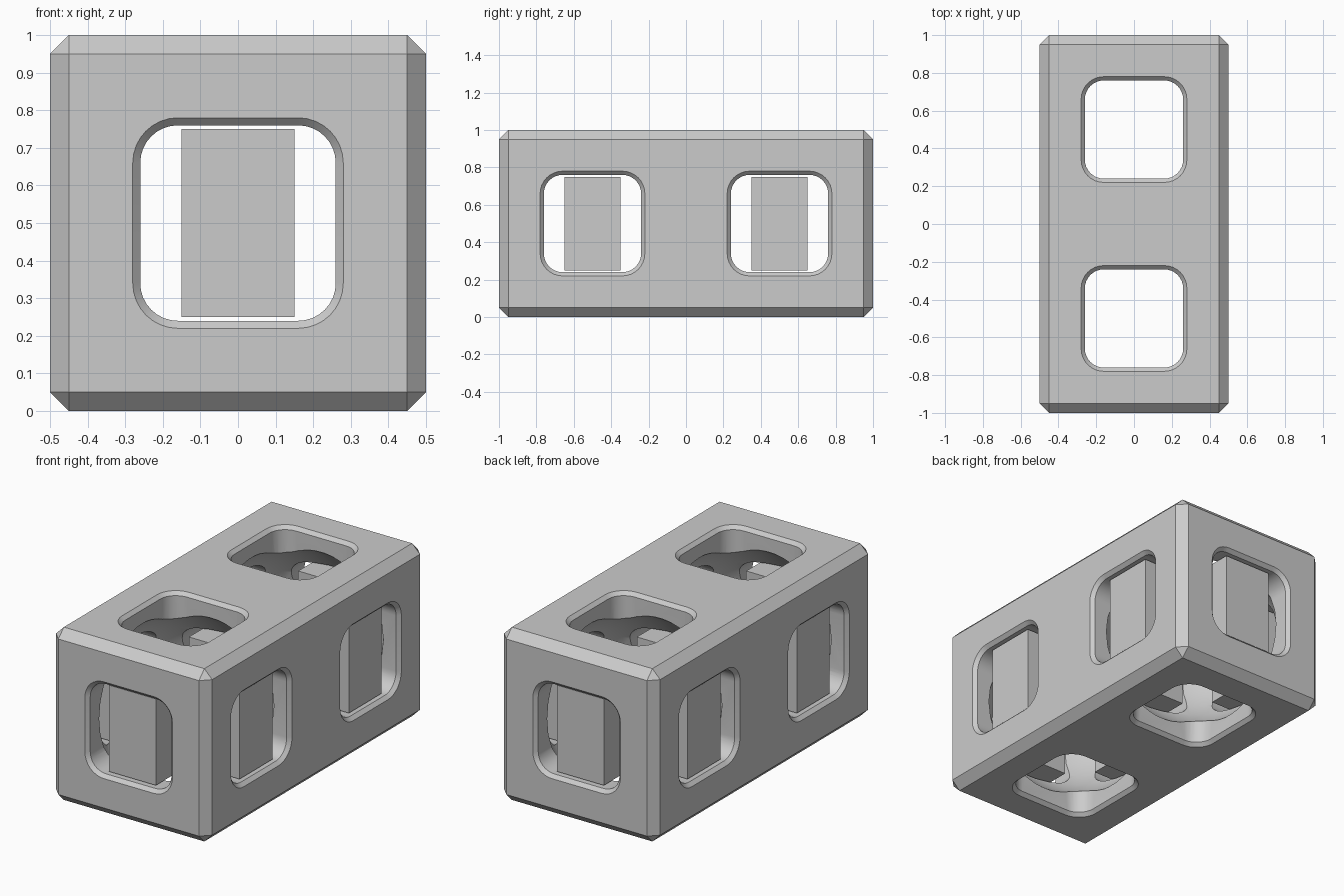
import bpy, bmesh, math
from mathutils import Matrix, Vector

if "Cube" in bpy.data.objects:
    bpy.data.objects.remove(bpy.data.objects["Cube"])

grey = bpy.data.materials.new("mid grey")
grey.diffuse_color = (0.6, 0.6, 0.6, 1)
grey.use_nodes = True
grey.node_tree.nodes["Principled BSDF"].inputs["Base Color"].default_value = grey.diffuse_color


def make(name, bm, material=True):
    bmesh.ops.recalc_face_normals(bm, faces=bm.faces)
    mesh = bpy.data.meshes.new(name)
    bm.to_mesh(mesh)
    bm.free()
    if material:
        mesh.materials.append(grey)
    ob = bpy.data.objects.new(name, mesh)
    bpy.context.collection.objects.link(ob)
    return ob


def rounded_square(half, radius, steps=8):
    pts = []
    for q, (sx, sy) in enumerate([(1, 1), (-1, 1), (-1, -1), (1, -1)]):
        for i in range(steps + 1):
            a = math.pi / 2 * (q + i / steps)
            pts.append((sx * (half - radius) + radius * math.cos(a),
                        sy * (half - radius) + radius * math.sin(a)))
    return pts


def tunnel(name, h, rotation, centre):
    """Rounded square passage with a flared rim at both ends."""
    bm = bmesh.new()
    rings = []
    for z, half, r in [(-h - .02, .30, .14), (-h + .02, .26, .10),
                       (h - .02, .26, .10), (h + .02, .30, .14)]:
        rings.append([bm.verts.new((x, y, z)) for x, y in rounded_square(half, r)])
    n = len(rings[0])
    for a, b in zip(rings, rings[1:]):
        for i in range(n):
            j = (i + 1) % n
            bm.faces.new((a[i], a[j], b[j], b[i]))
    bm.faces.new(rings[0])
    bm.faces.new(rings[-1])
    bm.transform(Matrix.Translation(Vector(centre)) @ rotation)
    return make(name, bm, False)


def cut(ob, cutters):
    bpy.ops.object.select_all(action='DESELECT')
    bpy.context.view_layer.objects.active = ob
    ob.select_set(True)
    for c in cutters:
        c.hide_render = True
        mod = ob.modifiers.new("cut", 'BOOLEAN')
        mod.operation = 'DIFFERENCE'
        mod.solver = 'EXACT'
        mod.object = c
        bpy.ops.object.modifier_apply(modifier=mod.name)


def mirror_to_back(ob):
    """Keep the front half and mirror it across y = 0."""
    bm = bmesh.new()
    bm.from_mesh(ob.data)
    bmesh.ops.bisect_plane(bm, geom=bm.verts[:] + bm.edges[:] + bm.faces[:], dist=1e-5,
                           plane_co=(0, 0, 0), plane_no=(0, 1, 0), clear_outer=True)
    bm.to_mesh(ob.data)
    bm.free()
    mod = ob.modifiers.new("mirror", 'MIRROR')
    mod.use_axis = (False, True, False)
    bpy.ops.object.modifier_apply(modifier=mod.name)
    bpy.ops.object.shade_smooth_by_angle(angle=math.radians(30))


# Block with chamfered edges
bm = bmesh.new()
bmesh.ops.create_cube(bm, size=1, matrix=Matrix.Translation((0, 0, .5)) @ Matrix.Diagonal((1, 2, 1, 1)))
bmesh.ops.bevel(bm, geom=bm.edges[:], offset=.05, segments=1, affect='EDGES')
block = make("block_shell", bm)

# Passages along the three axes and a round chamber
cutters = [
    tunnel("long_passage_cutter", 1, Matrix.Rotation(math.pi / 2, 4, 'X'), (0, 0, .5)),
    tunnel("side_passage_cutter", .5, Matrix.Rotation(math.pi / 2, 4, 'Y'), (0, -.5, .5)),
    tunnel("upright_passage_cutter", .5, Matrix.Identity(4), (0, -.5, .5))]
bm = bmesh.new()
bmesh.ops.create_uvsphere(bm, u_segments=32, v_segments=16, radius=.478,
                          matrix=Matrix.Translation((0, -.5, .5)) @ Matrix.Rotation(.07, 4, 'Z'))
cutters.append(make("chamber_cutter", bm, False))
cut(block, cutters)
mirror_to_back(block)
for c in cutters:
    bpy.data.objects.remove(c)

# Four upright bars around each chamber, one standing in each side opening
for cy, half in ((-.5, "front"), (.5, "back")):
    for i in range(4):
        bm = bmesh.new()
        bmesh.ops.create_cube(bm, size=1, matrix=Matrix.Translation((0, cy, .5))
                              @ Matrix.Rotation(i * math.pi / 2, 4, 'Z')
                              @ Matrix.Translation((.365, 0, 0)) @ Matrix.Diagonal((.20, .30, .50, 1)))
        make(f"{half}_bar_{i + 1}", bm)
